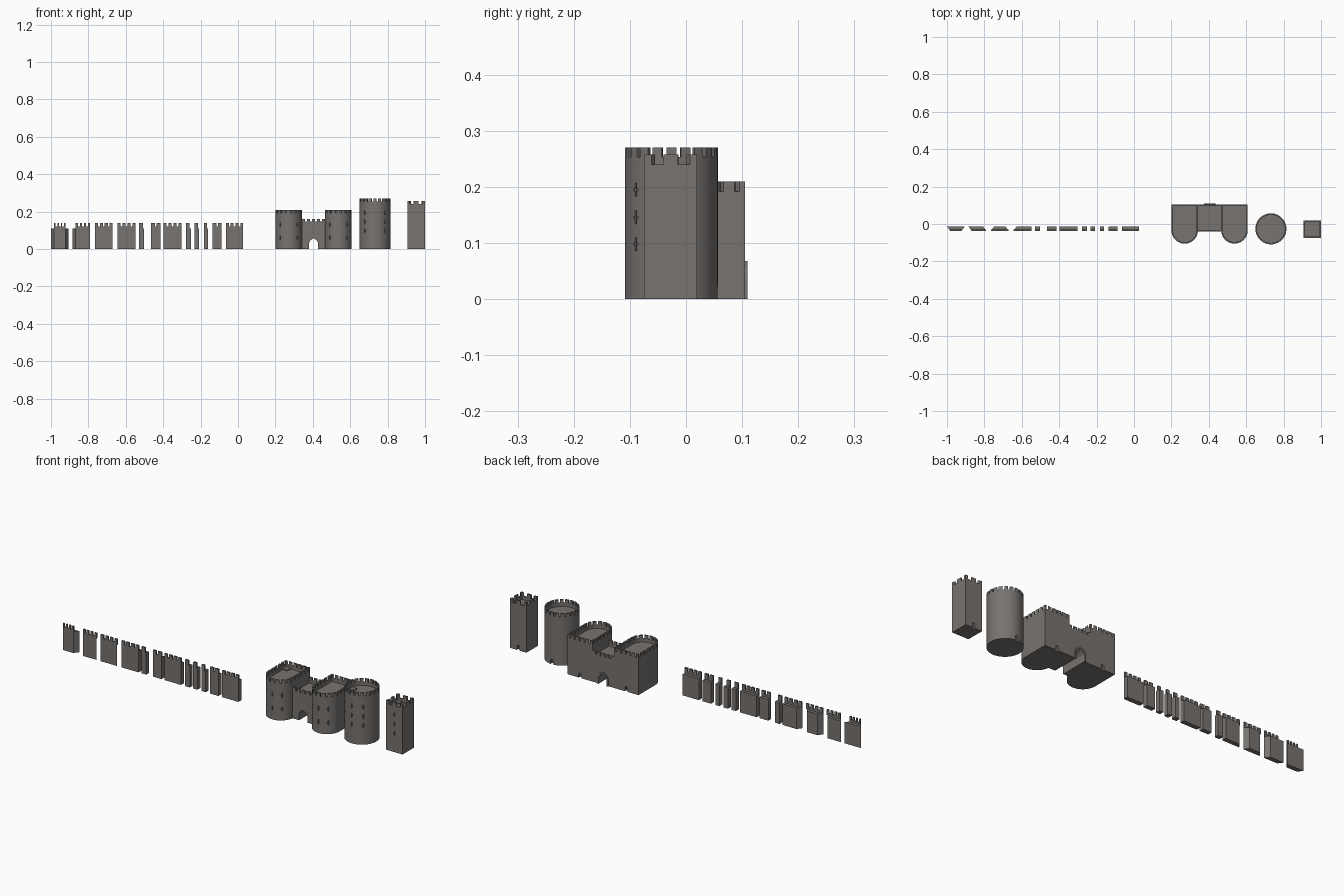
import bpy, bmesh, math
from mathutils import Vector

if "Cube" in bpy.data.objects:
    bpy.data.objects.remove(bpy.data.objects["Cube"])

stone = bpy.data.materials.new("weathered_stone")
stone.diffuse_color = (0.185, 0.172, 0.162, 1)
stone.use_nodes = True
stone.node_tree.nodes["Principled BSDF"].inputs["Base Color"].default_value = stone.diffuse_color


def extrude(bm, pts, vec):
    """Closed prism from a flat outline pushed along vec."""
    a = [bm.verts.new(p) for p in pts]
    b = [bm.verts.new(Vector(p) + Vector(vec)) for p in pts]
    bm.faces.new(a)
    bm.faces.new(b[::-1])
    for i in range(len(a)):
        j = (i + 1) % len(a)
        bm.faces.new((a[i], b[i], b[j], a[j]))


def prism(bm, outline, z0, z1):
    extrude(bm, [(p[0], p[1], z0) for p in outline], (0, 0, z1 - z0))


def box(bm, x0, x1, y0, y1, z0, z1):
    prism(bm, [(x0, y0), (x1, y0), (x1, y1), (x0, y1)], z0, z1)


def finish(bm, name):
    bmesh.ops.recalc_face_normals(bm, faces=bm.faces)
    me = bpy.data.meshes.new(name)
    bm.to_mesh(me)
    bm.free()
    me.materials.append(stone)
    ob = bpy.data.objects.new(name, me)
    bpy.context.collection.objects.link(ob)
    return ob


def activate(ob):
    bpy.ops.object.select_all(action='DESELECT')
    ob.select_set(True)
    bpy.context.view_layer.objects.active = ob


def smooth(ob):
    activate(ob)
    bpy.ops.object.shade_smooth_by_angle(angle=math.radians(30))


def cut(ob, bm):
    """Carve the cutter mesh out of ob."""
    cutter = finish(bm, "cutter")
    cutter.hide_render = True
    mod = ob.modifiers.new("cut", 'BOOLEAN')
    mod.object, mod.operation, mod.solver = cutter, 'DIFFERENCE', 'EXACT'
    activate(ob)
    bpy.ops.object.modifier_apply(modifier="cut")
    bpy.data.objects.remove(cutter)


def inset(outline, d):
    """Mitred inward offset of a counter-clockwise outline."""
    out, n = [], len(outline)
    for i in range(n):
        p, c, q = (Vector(outline[k % n]) for k in (i - 1, i, i + 1))
        e, f = (c - p).normalized(), (q - c).normalized()
        m = Vector((-e.y, e.x)) + Vector((-f.y, f.x))
        out.append(c + m * (2 * d / m.length_squared))
    return out


def parapet(name, outline, z_floor, z_crenel, z_top, count, ratio):
    """Ring wall around a tower top, carrying merlons."""
    P, n = [Vector(p) for p in outline], len(outline)
    Q = inset(outline, 0.008)
    cum = [0.0]
    for i in range(n):
        cum.append(cum[-1] + (P[(i + 1) % n] - P[i]).length)
    L = cum[-1]

    def at(s):
        s %= L
        i = max(k for k in range(n) if cum[k] <= s)
        f = (s - cum[i]) / (cum[i + 1] - cum[i])
        j = (i + 1) % n
        return P[i].lerp(P[j], f), Q[i].lerp(Q[j], f)

    bm = bmesh.new()
    rings = [[bm.verts.new((p.x, p.y, z)) for p in loop]
             for loop, z in ((P, z_floor), (P, z_crenel), (Q, z_crenel), (Q, z_floor))]
    for r in range(4):
        a, b = rings[r], rings[(r + 1) % 4]
        for i in range(n):
            j = (i + 1) % n
            bm.faces.new((a[i], a[j], b[j], b[i]))
    pitch = L / count
    for k in range(count):
        s0, s1 = (k - ratio / 2) * pitch, (k + ratio / 2) * pitch
        mids = [c + w for c in cum[:-1] for w in (-L, 0, L)
                if s0 + 1e-5 < c + w < s1 - 1e-5]
        pairs = [at(s) for s in sorted([s0, s1] + mids)]
        prism(bm, [p for p, q in pairs] + [q for p, q in reversed(pairs)], z_crenel, z_top)
    smooth(finish(bm, name))


def straight_parapet(bm, x0, x1, y0, y1, z0, z1, z2, count):
    """Straight breast wall with merlons and narrow gaps."""
    box(bm, x0, x1, y0, y1, z0, z1)
    gap = 0.010
    w = (x1 - x0 - gap * (count - 1)) / count
    for k in range(count):
        x = x0 + k * (w + gap)
        box(bm, x, x + w, y0, y1, z1, z2)


def arrow_slit(bm, x, y, z, ang):
    """Cross-shaped slit pushed inward from the face point (x, y)."""
    n, t = Vector((math.cos(ang), math.sin(ang), 0)), Vector((-math.sin(ang), math.cos(ang), 0))
    a, b, h = 0.0018, 0.006, 0.012
    shape = [(a, a), (a, h), (-a, h), (-a, a), (-b, a), (-b, -a),
             (-a, -a), (-a, -h), (a, -h), (a, -a), (b, -a), (b, a)]
    c = Vector((x, y, z)) + n * 0.006
    extrude(bm, [c + t * u + Vector((0, 0, v)) for u, v in shape], n * -0.014)


def arch(bm, x, y0, y1, half, spring, top, z0=-0.01):
    """Pointed arch prism running along y."""
    side = [(half * math.cos(t * math.pi / 2) ** 0.8, spring + (top - spring) * t)
            for t in (0, .25, .5, .75)]
    pts = [(half, z0)] + side + [(0, top)] + [(-u, v) for u, v in reversed(side)] + [(-half, z0)]
    extrude(bm, [(x + u, y0, v) for u, v in pts], (0, y1 - y0, 0))


def arc(cx, cy, r, a0, a1, steps):
    return [(cx + r * math.cos(a0 + (a1 - a0) * i / steps),
             cy + r * math.sin(a0 + (a1 - a0) * i / steps)) for i in range(steps + 1)]


def tower(name, outline, z_floor, z_crenel, z_top, count, ratio, slits, rows, door, hatch):
    """Solid body with slits, a small back door, a roof hatch and a parapet."""
    bm = bmesh.new()
    prism(bm, outline, 0, z_floor)
    body = finish(bm, name + "_body")
    bm = bmesh.new()
    for x, y, ang in slits:
        for z in rows:
            arrow_slit(bm, x, y, z, ang)
    arch(bm, door[0], door[1] - 0.012, door[1] + 0.01, 0.008, 0.018, 0.027)
    cut(body, bm)
    smooth(body)
    parapet(name + "_parapet", outline, z_floor, z_crenel, z_top, count, ratio)
    bm = bmesh.new()
    hx, hy = hatch
    box(bm, hx - .014, hx + .014, hy - .014, hy + .014, z_floor, z_floor + 0.006)
    finish(bm, name + "_roof_hatch")


front = -math.pi / 2
turns = [math.radians(d) for d in (-130, -90, -50)]


def round_slits(cx, cy, r):
    return [(cx + r * math.cos(a), cy + r * math.sin(a), a) for a in turns]


# Round tower
cx, cy, r = 0.732, -0.026, 0.083
tower("round_tower", arc(cx, cy, r, 0, 2 * math.pi, 48)[:-1], 0.235, 0.253, 0.27, 20, 0.68,
      round_slits(cx, cy, r), (0.098, 0.146, 0.195), (cx, cy + r), (0.68, -0.026))

# Square tower
tower("square_tower", [(0.905, -0.074), (1, -0.074), (1, 0.02), (0.905, 0.02)],
      0.222, 0.24, 0.258, 8, 0.55, [(0.9525, -0.074, front)], (0.098, 0.146, 0.195),
      (0.9525, 0.02), (0.925, 0.0))

# Gatehouse towers with rounded fronts
for name, x0, x1, hx in (("left", 0.20, 0.342, 0.222), ("right", 0.466, 0.608, 0.586)):
    cx, r = (x0 + x1) / 2, (x1 - x0) / 2
    outline = [(x1, 0.105), (x0, 0.105)] + arc(cx, -0.034, r, math.pi, 2 * math.pi, 24)
    tower("gate_tower_" + name, outline, 0.175, 0.192, 0.21, 23, 0.7,
          round_slits(cx, -0.034, r), (0.06, 0.13), (cx, 0.105), (hx, 0.084))

# Gate passage block
gx = 0.404
bm = bmesh.new()
box(bm, 0.342, 0.466, -0.04, 0.105, 0, 0.132)
block = finish(bm, "gate_block")
bm = bmesh.new()
arch(bm, gx, -0.06, 0.13, 0.024, 0.030, 0.058)
cut(block, bm)

# Raised surround of the back gate
bm = bmesh.new()
arch(bm, gx, 0.1045, 0.11, 0.031, 0.034, 0.068, 0)
frame = finish(bm, "back_gate_surround")
bm = bmesh.new()
arch(bm, gx, 0.09, 0.13, 0.024, 0.030, 0.058)
cut(frame, bm)

# Gate block parapets
bm = bmesh.new()
for y in (-0.04, 0.097):
    straight_parapet(bm, 0.342, 0.466, y, y + 0.008, 0.132, 0.147, 0.162, 5)
finish(bm, "gate_block_parapets")

# Curtain walls: left, right, merlons, front inset left/right, back inset left/right
m = 0.017
walls = [(-1.0, -0.905, 4, m, m, 0, 0), (-0.885, -0.79, 4, m, 0, 0, m),
         (-0.765, -0.67, 4, 0, 0, m, m), (-0.645, -0.547, 4, 0, 0, m, 0),
         (-0.53, -0.503, 1, 0, 0, 0, 0), (-0.465, -0.415, 2, 0, 0, 0, 0),
         (-0.398, -0.302, 4, 0, 0, 0, 0), (-0.278, -0.252, 1, 0, 0, 0, 0),
         (-0.232, -0.208, 1, 0, 0, 0, 0), (-0.183, -0.160, 1, 0, 0, 0, 0),
         (-0.135, -0.087, 2, 0, 0, 0, 0), (-0.065, 0.028, 4, 0, 0, 0, 0)]
for i, (x0, x1, count, fl, fr, bl, br) in enumerate(walls):
    bm = bmesh.new()
    prism(bm, [(x0 + fl, -0.037), (x1 - fr, -0.037), (x1 - br, -0.013), (x0 + bl, -0.013)], 0, 0.11)
    pad = 0.006 if count == 1 else 0
    straight_parapet(bm, x0 + fl, x1 - fr - pad, -0.037, -0.029, 0.11, 0.121, 0.139, count)
    finish(bm, "curtain_wall_%02d" % (i + 1))
